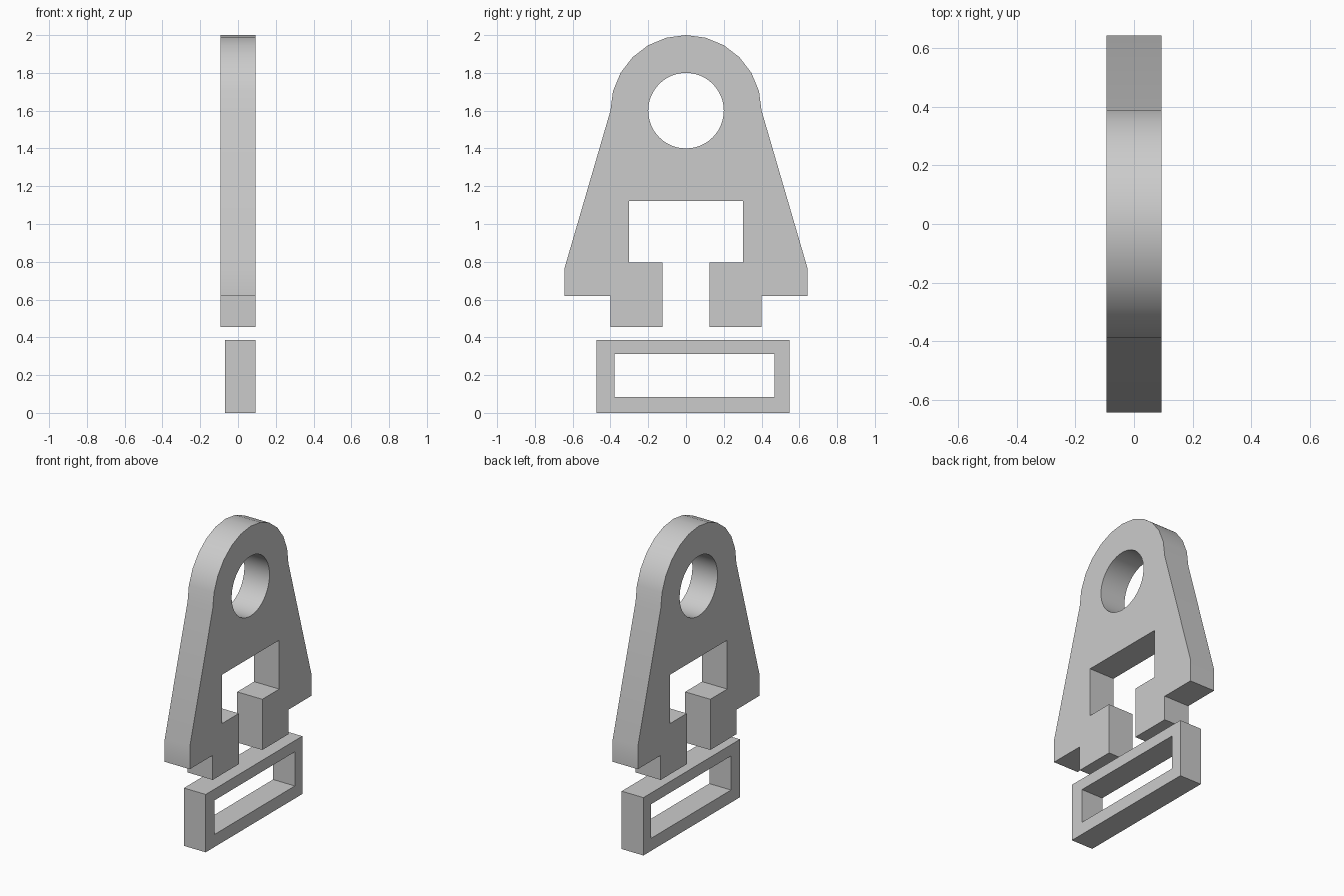
import bpy
import bmesh
from math import sin, cos, pi

cube = bpy.data.objects.get("Cube")
if cube:
    bpy.data.objects.remove(cube, do_unlink=True)

# Single flat grey
grey = bpy.data.materials.new("plain grey")
grey.use_nodes = True
colour = (0.6, 0.6, 0.6, 1)
grey.diffuse_color = colour
grey.node_tree.nodes["Principled BSDF"].inputs["Base Color"].default_value = colour


def rectangle(y0, y1, z0, z1):
    return [(y0, z0), (y1, z0), (y1, z1), (y0, z1)]


def circle(radius, z, count):
    return [(radius * sin(2 * pi * i / count), z + radius * cos(2 * pi * i / count))
            for i in range(count)]


def plate(name, loops, x0, x1):
    """Fill closed (y, z) loops, treating inner ones as holes, and extrude along x."""
    bm = bmesh.new()
    edges = []
    for loop in loops:
        verts = [bm.verts.new((x0, y, z)) for y, z in loop]
        edges += [bm.edges.new((verts[i - 1], verts[i])) for i in range(len(verts))]
    bmesh.ops.triangle_fill(bm, use_beauty=True, use_dissolve=False, edges=edges)
    result = bmesh.ops.extrude_face_region(bm, geom=bm.faces[:], use_keep_orig=True)
    moved = [g for g in result["geom"] if isinstance(g, bmesh.types.BMVert)]
    bmesh.ops.translate(bm, verts=moved, vec=(x1 - x0, 0, 0))
    bmesh.ops.recalc_face_normals(bm, faces=bm.faces[:])
    mesh = bpy.data.meshes.new(name)
    bm.to_mesh(mesh)
    bm.free()
    mesh.materials.append(grey)
    obj = bpy.data.objects.new(name, mesh)
    bpy.context.collection.objects.link(obj)
    bpy.ops.object.select_all(action="DESELECT")
    obj.select_set(True)
    bpy.context.view_layer.objects.active = obj
    bpy.ops.object.shade_smooth_by_angle(angle=pi / 6)
    return obj


# Hook plate: rounded head, flared sides, stepped feet and open T-shaped slot
head_z, head_radius = 1.6, 0.4
arc = circle(head_radius, head_z, 24)[1:7]
half = arc + [(0.642, 0.77), (0.642, 0.62), (0.4, 0.62), (0.4, 0.456),
              (0.124, 0.456), (0.124, 0.795), (0.303, 0.795), (0.303, 1.122)]
outline = [(0, head_z + head_radius)] + half + [(-y, z) for y, z in reversed(half)]
plate("hook_plate", [outline, circle(0.2, head_z, 48)], -0.093, 0.093)

# Separate strap loop below the hook
plate("strap_loop", [rectangle(-0.474, 0.547, 0, 0.387),
                     rectangle(-0.379, 0.468, 0.084, 0.312)], -0.068, 0.093)
